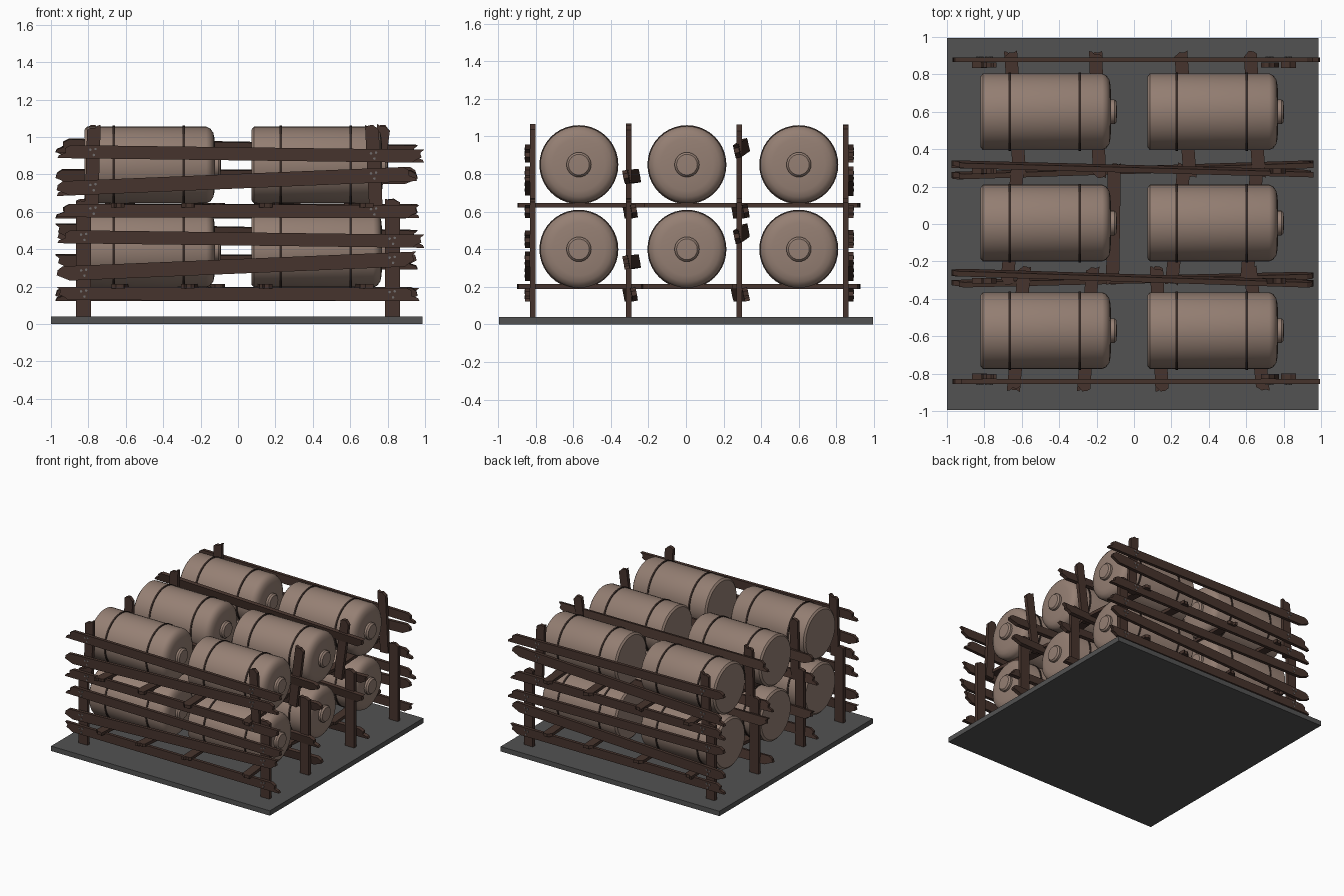
import bpy, bmesh, math, random
from mathutils import Vector

if "Cube" in bpy.data.objects:
    bpy.data.objects.remove(bpy.data.objects["Cube"])

random.seed(4)


def material(name, rgb):
    m = bpy.data.materials.new(name)
    m.diffuse_color = (*rgb, 1)
    m.use_nodes = True
    m.node_tree.nodes["Principled BSDF"].inputs["Base Color"].default_value = m.diffuse_color
    return m


STONE = material("grey_base", (0.085, 0.085, 0.085))
WOOD = material("dark_wood", (0.062, 0.034, 0.026))
CASK = material("pale_cask", (0.30, 0.213, 0.172))
BAND = material("dark_band", (0.035, 0.022, 0.018))
NAIL = material("nail_grey", (0.16, 0.15, 0.15))


def finish(name, bm, mat, smooth=None):
    bmesh.ops.recalc_face_normals(bm, faces=bm.faces[:])
    me = bpy.data.meshes.new(name)
    bm.to_mesh(me)
    bm.free()
    me.materials.append(mat)
    if smooth:
        me.shade_smooth()
        me.set_sharp_from_angle(angle=math.radians(smooth))
    ob = bpy.data.objects.new(name, me)
    bpy.context.collection.objects.link(ob)
    return ob


def copy_at(ob, loc):
    c = ob.copy()
    c.location = loc
    bpy.context.collection.objects.link(c)


def lathe_x(name, profile, mat, sides=40):
    """Spin (x, radius) points around the x axis."""
    bm = bmesh.new()
    vs = [bm.verts.new((x, 0, r)) for x, r in profile]
    es = [bm.edges.new(p) for p in zip(vs, vs[1:])]
    bmesh.ops.spin(bm, geom=vs + es, cent=(0, 0, 0), axis=(1, 0, 0),
                   angle=math.tau, steps=sides, use_duplicate=False)
    bmesh.ops.remove_doubles(bm, verts=bm.verts[:], dist=1e-4)
    return finish(name, bm, mat, 35)


def board(name, p0, p1, width, thick, normal, jag0=0.06, jag1=0.06):
    """Plank from p0 to p1 with splintered ends of depth jag0 / jag1."""
    p0, p1 = Vector(p0), Vector(p1)
    u = (p1 - p0).normalized()
    v = Vector(normal).cross(u).normalized()
    n = u.cross(v)
    steps = (-0.5, -0.25, 0.1, 0.28, 0.5)
    shapes = ((0.5, 0.1, 0, 0.45, 1), (1, 0.55, 0.6, 0.1, 0), (0, 0.3, 0.2, 0.6, 0.9))
    a, b = random.choice(shapes), random.choice(shapes)
    outline = [p0 + u * jag0 * j + v * s * width for s, j in zip(steps, a)]
    outline += [p1 - u * jag1 * j + v * s * width for s, j in reversed(list(zip(steps, b)))]
    bm = bmesh.new()
    f = bm.faces.new([bm.verts.new(p - n * thick / 2) for p in outline])
    ext = bmesh.ops.extrude_face_region(bm, geom=[f])
    bmesh.ops.translate(bm, vec=n * thick,
                        verts=[g for g in ext["geom"] if isinstance(g, bmesh.types.BMVert)])
    return finish(name, bm, WOOD)


def nails(x, y, z):
    """Three nail heads in a small cluster."""
    bm = bmesh.new()
    for dx, dz in ((-0.014, 0.012), (0.013, 0.016), (0.004, -0.016)):
        r = bmesh.ops.create_cone(bm, cap_ends=True, segments=8, radius1=0.007,
                                  radius2=0.007, depth=0.008)
        for w in r["verts"]:
            w.co = Vector((x + dx + w.co.x, y + w.co.z, z + dz + w.co.y))
    finish("nails", bm, NAIL)


# base slab
bm = bmesh.new()
bmesh.ops.create_cube(bm, size=1)
for w in bm.verts:
    w.co = Vector((w.co.x * 1.985 - 0.007, w.co.y * 1.99, w.co.z * 0.04 + 0.02))
finish("base_slab", bm, STONE)

# casks: flat back, rounded front with a plug, two bands
cask = lathe_x("cask", [(0, 0), (0, 0.19), (0.012, 0.205), (0.65, 0.205), (0.672, 0.195),
                        (0.688, 0.172), (0.695, 0.14), (0.698, 0.065), (0.698, 0)], CASK)
plug = lathe_x("cask_plug", [(0.69, 0.066), (0.715, 0.066), (0.727, 0.055), (0.729, 0)], CASK, 24)
band = lathe_x("cask_band", [(-0.007, 0.203), (-0.007, 0.21), (0.007, 0.21), (0.007, 0.203)], BAND)
for x in (-0.82, 0.073):
    for y in (-0.57, 0.005, 0.60):
        for z in (0.40, 0.85):
            copy_at(cask, (x, y, z))
            copy_at(plug, (x, y, z))
            for d in (0.155, 0.53):
                copy_at(band, (x + d, y, z))
for ob in (cask, plug, band):
    bpy.data.objects.remove(ob)

# posts: straight lower ones, leaning upper ones
FRAMES = (-0.815, -0.304, 0.283, 0.85)
for i, y in enumerate(FRAMES):
    outer = i in (0, 3)
    for s in (-1, 1):
        board("lower_post", (s * 0.825, y, 0.035), (s * 0.825, y, 0.67), 0.08, 0.03,
              (0, 1, 0), 0, 0.02)
    board("upper_post", (-0.785, y, 0.57), (-0.77, y, 1.065), 0.072, 0.028, (0, 1, 0), 0, 0.03)
    x0, x1 = (0.74, 0.715) if outer else (0.715, 0.78)
    board("upper_post", (x0, y, 0.57), (x1, y, 1.065), 0.072, 0.028, (0, 1, 0), 0, 0.03)

# rails of both storeys
for k, dz in enumerate((0, 0.455)):
    post_l, post_r = ((-0.825, 0.825), (-0.775, 0.725))[k]
    for y, s in ((FRAMES[0], -1), (FRAMES[3], 1)):
        yo = y + s * 0.028
        for xa, xb, za, zb, w in ((-0.97, 0.97, 0.163, 0.158, 0.07),
                                  (-0.97, 0.955, 0.268, 0.348, 0.078),
                                  (-0.965, 0.995, 0.467, 0.442, 0.07)):
            d = dz - 0.012 if za < 0.2 and dz else dz
            board("outer_rail", (xa, yo, za + d), (xb, yo, zb + d), w, 0.026, (0, 1, 0), 0.07, 0.07)
            for px in (post_l, post_r):
                t = (px - xa) / (xb - xa)
                nails(px, yo + s * 0.013, za + (zb - za) * t + d)
    # inner rails run slightly askew past the posts
    d = dz - 0.012 if dz else 0
    for ya, yb, za, zb in ((-0.32, -0.275, 0.16 + d, 0.16 + d), (-0.258, -0.32, 0.335 + dz, 0.33 + dz),
                           (0.258, 0.32, 0.16 + d, 0.16 + d), (0.32, 0.27, 0.50 + dz, 0.465 + dz)):
        board("inner_rail", (-0.975, ya, za), (0.96, yb, zb), 0.072, 0.028, (0, 1, 0.2), 0.07, 0.07)

# shelf planks, four per bay on each storey: (y range), x at each end
BAYS = (((-0.895, -0.225), ((-0.645, -0.585), (-0.27, -0.22), (0.15, 0.12), (0.69, 0.62))),
        ((-0.325, 0.325), ((-0.68, -0.62), (-0.115, -0.105), (0.20, 0.27), (0.60, 0.66))),
        ((0.245, 0.925), ((-0.61, -0.66), (-0.185, -0.205), (0.30, 0.25), (0.67, 0.62))))
for z in (0.202, 0.634):
    for (ya, yb), xs in BAYS:
        for xa, xb in xs:
            board("shelf_plank", (xa, ya, z), (xb, yb, z), 0.07, 0.025, (0, 0, 1), 0.03, 0.03)
